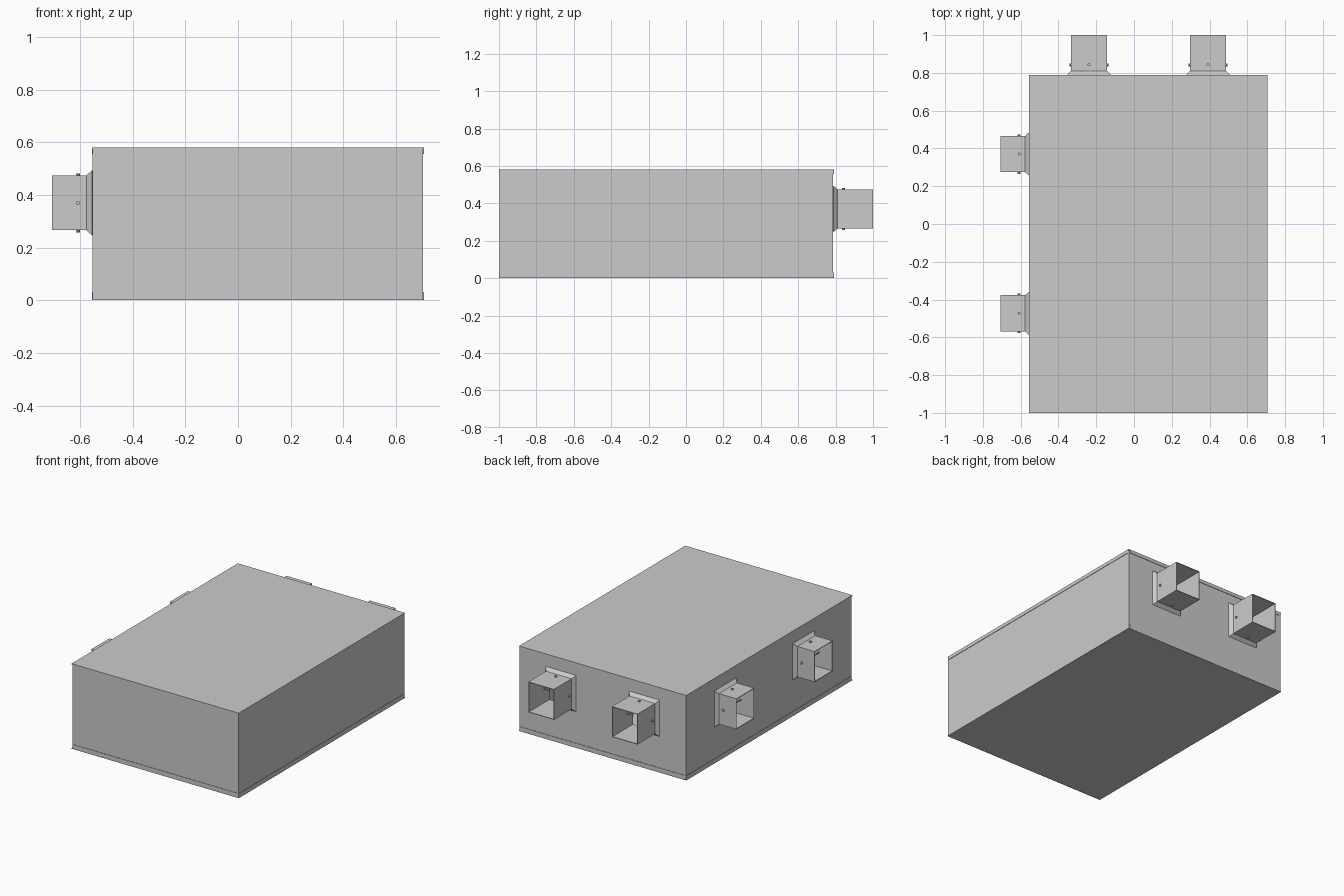
import bpy, bmesh
from math import pi
from mathutils import Matrix, Vector

if "Cube" in bpy.data.objects:
    bpy.data.objects.remove(bpy.data.objects["Cube"])

X0, X1, Y0, Y1, H = -0.555, 0.706, -1.0, 0.79, 0.58
LIP = 0.003      # sheet thickness of the lid and base flanges
ZC = 0.37        # duct centre height


def finish(bm, name):
    bmesh.ops.recalc_face_normals(bm, faces=bm.faces)
    me = bpy.data.meshes.new(name)
    bm.to_mesh(me)
    bm.free()
    ob = bpy.data.objects.new(name, me)
    bpy.context.scene.collection.objects.link(ob)
    return ob


def add_box(bm, lo, hi):
    lo, hi = Vector(lo), Vector(hi)
    m = Matrix.Translation((lo + hi) / 2) @ Matrix.Diagonal((*(hi - lo), 1))
    bmesh.ops.create_cube(bm, size=1, matrix=m)


# hollow sheet-metal body
bm = bmesh.new()
add_box(bm, (X0 + LIP, Y0 + LIP, LIP), (X1 - LIP, Y1 - LIP, H - LIP))
inner = bmesh.new()
add_box(inner, (X0 + .01, Y0 + .01, .01), (X1 - .01, Y1 - .01, H - .01))
bmesh.ops.recalc_face_normals(bm, faces=bm.faces)
body = finish(bm, "box_body")
cutters = [finish(inner, "cavity_cutter")]


# base and lid: a flat plate with a folded flange on each side
def tray(name, plate, flange):
    bm = bmesh.new()
    add_box(bm, (X0, Y0, plate[0]), (X1, Y1, plate[1]))
    a, b = flange
    g = 0.01
    for x in (X0, X1 - LIP):
        add_box(bm, (x, Y0 + g, a), (x + LIP, Y1 - g, b))
    for y in (Y0, Y1 - LIP):
        add_box(bm, (X0 + g, y, a), (X1 - g, y + LIP, b))
    return finish(bm, name)


tray("base_tray", (0, .005), (.005, .031))
tray("lid", (H - .005, H), (H - .024, H - .005))


# square duct, axis +y, with flared collar at the wall
def duct(name, length, m):
    hw, hh, t = .096, .104, .004
    rings = [(hw + .02, hh + .02, -.001), (hw, hh, .021), (hw, hh, length),
             (hw - t, hh - t, length), (hw - t, hh - t, -.012)]
    bm = bmesh.new()
    loops = [[bm.verts.new((sx * w, d, sz * h)) for sx, sz in
              ((-1, -1), (1, -1), (1, 1), (-1, 1))] for w, h, d in rings]
    for a, b in zip(loops, loops[1:] + loops[:1]):
        for i in range(4):
            j = (i + 1) % 4
            bm.faces.new((a[i], a[j], b[j], b[i]))
    ob = finish(bm, name)
    ob.matrix_world = m

    # four screws through the duct walls
    bm = bmesh.new()
    for k in range(4):
        r = hw if k % 2 else hh
        turn = Matrix.Translation((0, .053, 0)) @ Matrix.Rotation(k * pi / 2, 4, 'Y')
        for rad, z0, z1 in ((.008, r - .001, r + .008), (.005, r - .05, r)):
            bmesh.ops.create_cone(bm, cap_ends=True, segments=10, radius1=rad,
                                  radius2=rad, depth=z1 - z0,
                                  matrix=turn @ Matrix.Translation((0, 0, (z0 + z1) / 2)))
    screws = finish(bm, name + "_screws")
    screws.matrix_world = m

    # matching hole in the body wall
    bm = bmesh.new()
    add_box(bm, (-hw + t, -.03, -hh + t), (hw - t, .03, hh - t))
    hole = finish(bm, name + "_hole_cutter")
    hole.matrix_world = m
    cutters.append(hole)


for i, x in enumerate((-.238, .392)):
    duct(f"back_duct_{i + 1}", 1 - Y1, Matrix.Translation((x, Y1, ZC)))
for i, y in enumerate((.37, -.473)):
    duct(f"side_duct_{i + 1}", .151,
         Matrix.Translation((X0, y, ZC)) @ Matrix.Rotation(pi / 2, 4, 'Z'))

# cut the cavity and the duct holes
for c in cutters:
    mod = body.modifiers.new(c.name, 'BOOLEAN')
    mod.operation = 'DIFFERENCE'
    mod.solver = 'EXACT'
    mod.object = c
    c.hide_render = True
    c.hide_viewport = False
    c.display_type = 'WIRE'
bpy.context.view_layer.update()
dg = bpy.context.evaluated_depsgraph_get()
result = bpy.data.meshes.new_from_object(body.evaluated_get(dg))
body.modifiers.clear()
body.data = result
for c in cutters:
    bpy.data.objects.remove(c)
